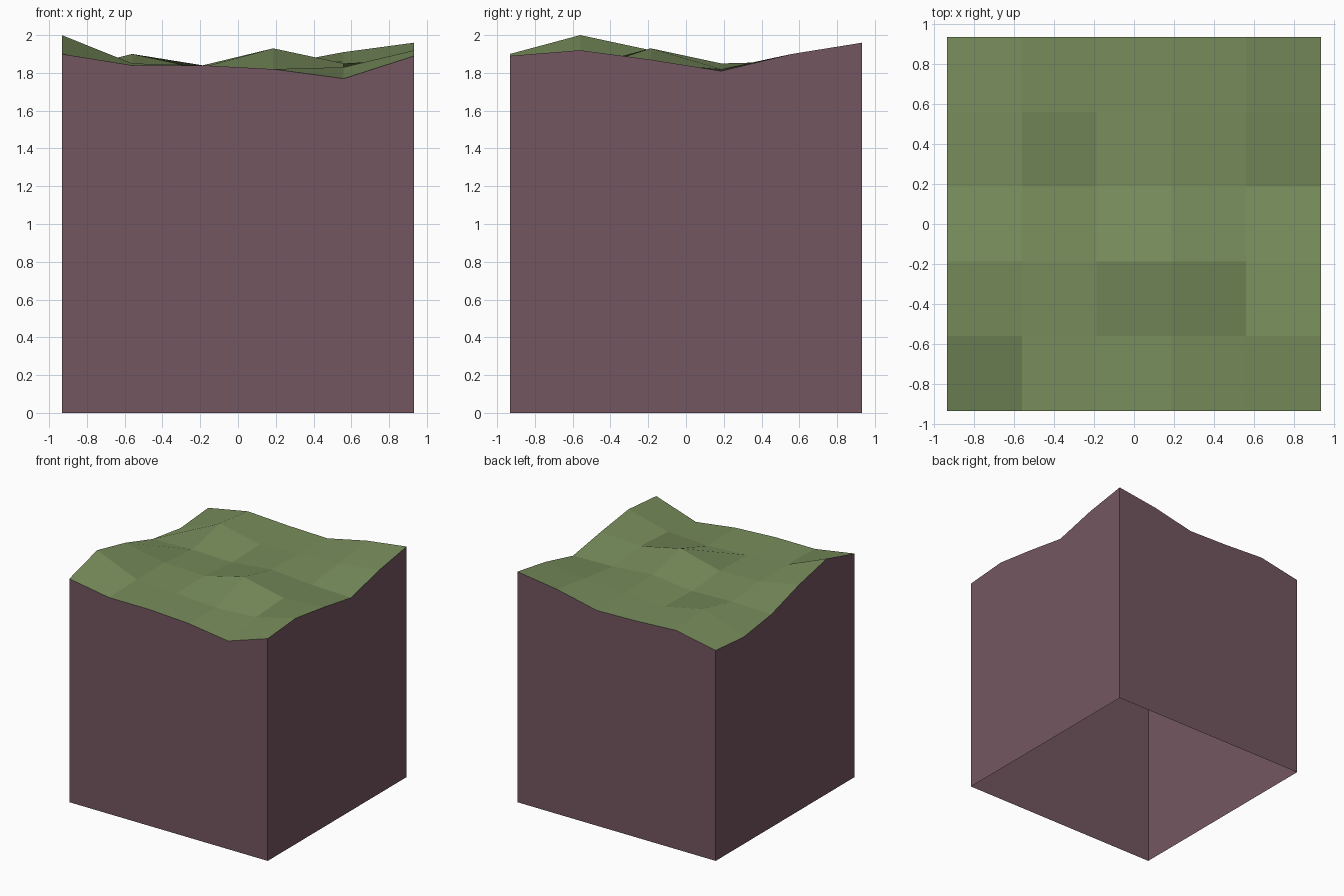
import bpy
import bmesh

cube = bpy.data.objects.get("Cube")
if cube:
    bpy.data.objects.remove(cube, do_unlink=True)

HALF = 0.933
BASE = 1.7
CELLS = 5

# Terrain heights above BASE in hundredths, rows from front to back
HEIGHTS = [
    [20, 14, 14, 12, 7, 19],
    [30, 15, 13, 11, 13, 22],
    [22, 15, 14, 23, 15, 17],
    [11, 12, 11, 15, 12, 11],
    [6, 20, 12, 14, 16, 20],
    [9, 16, 14, 13, 21, 26],
]


def make_material(name, color):
    mat = bpy.data.materials.new(name)
    mat.use_nodes = True
    mat.diffuse_color = (*color, 1)
    mat.node_tree.nodes["Principled BSDF"].inputs["Base Color"].default_value = (*color, 1)
    return mat


def make_object(name, bm, mat):
    mesh = bpy.data.meshes.new(name)
    bm.to_mesh(mesh)
    bm.free()
    mesh.materials.append(mat)
    obj = bpy.data.objects.new(name, mesh)
    bpy.context.collection.objects.link(obj)
    return obj


def terrain():
    """Square grid of flat quads lifted to the height rows."""
    bm = bmesh.new()
    bmesh.ops.create_grid(bm, x_segments=CELLS, y_segments=CELLS, size=HALF)
    for v in bm.verts:
        col = round((v.co.x / HALF + 1) * CELLS / 2)
        row = round((v.co.y / HALF + 1) * CELLS / 2)
        v.co.z = BASE + HEIGHTS[row][col] / 100
    return bm


# Grass surface
make_object("grass_top", terrain(), make_material("grass green", (0.19, 0.27, 0.108)))

# Earth walls: the terrain rim dropped to the ground, open underneath
bm = terrain()
top_faces = bm.faces[:]
rim = [e for e in bm.edges if e.is_boundary]
new = bmesh.ops.extrude_edge_only(bm, edges=rim)["geom"]
for v in new:
    if isinstance(v, bmesh.types.BMVert):
        v.co.z = 0
bmesh.ops.delete(bm, geom=top_faces, context="FACES")

# Turn every wall outward
for f in bm.faces:
    f.normal_update()
    if f.normal.dot(f.calc_center_median() * 1) < 0:
        f.normal_flip()
make_object("earth_walls", bm, make_material("earth purple brown", (0.172, 0.094, 0.118)))
